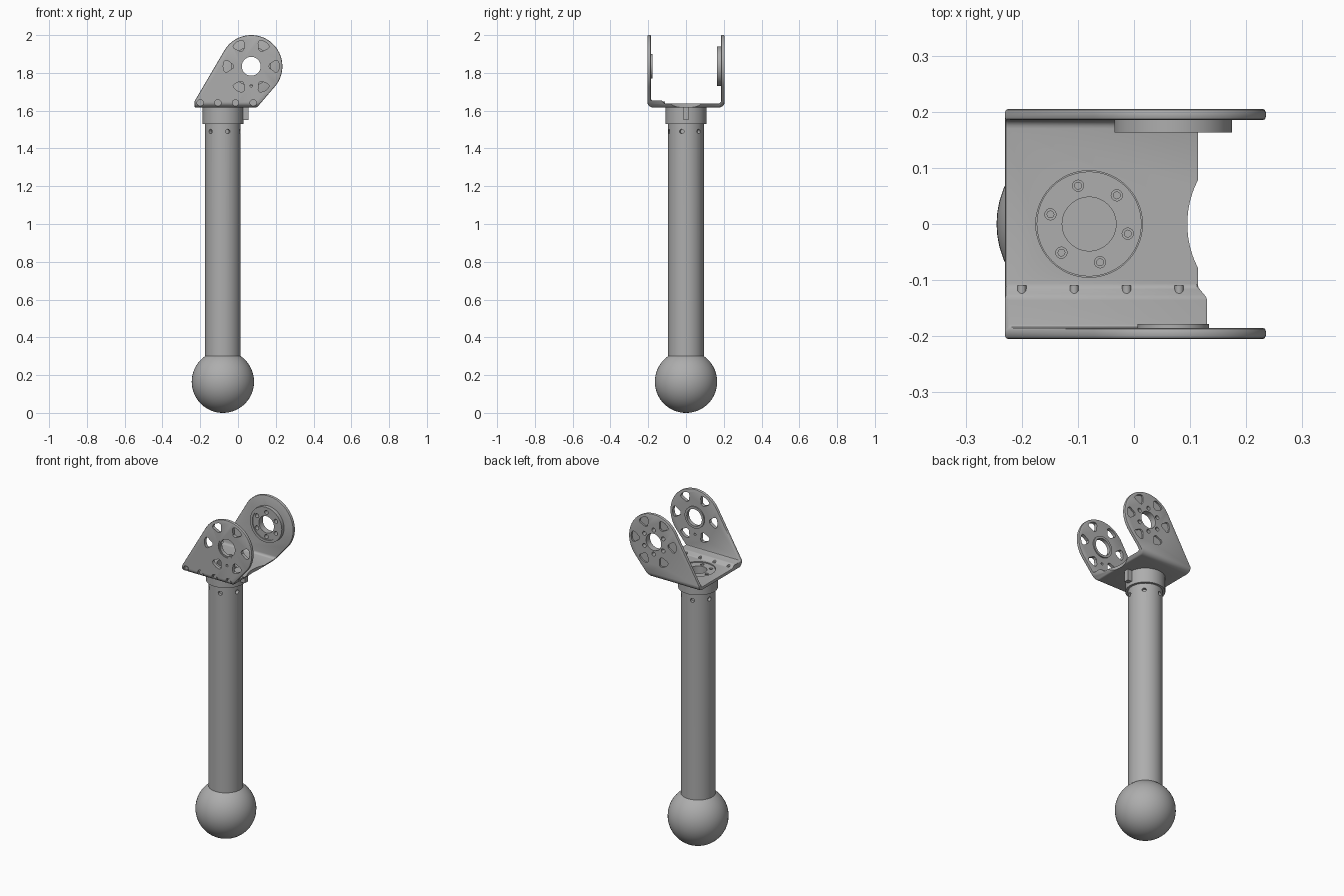
import bpy, bmesh
from math import sin, cos, radians, pi
from mathutils import Vector

if "Cube" in bpy.data.objects:
    bpy.data.objects.remove(bpy.data.objects["Cube"], do_unlink=True)

metal = bpy.data.materials.new("grey metal")
metal.use_nodes = True
grey = (0.42, 0.42, 0.42, 1)
metal.diffuse_color = grey
metal.node_tree.nodes["Principled BSDF"].inputs["Base Color"].default_value = grey

LEG_X = -0.08            # axis of the leg tube
HUB = (0.07, 1.835)      # hinge axis in x, z
SCREW_ANGLES = [radians(-14 + 60 * k) for k in range(6)]
SIXTHS = [radians(60 * k) for k in range(6)]


def make(name, bm):
    bmesh.ops.recalc_face_normals(bm, faces=bm.faces)
    mesh = bpy.data.meshes.new(name)
    bm.to_mesh(mesh)
    bm.free()
    ob = bpy.data.objects.new(name, mesh)
    bpy.context.collection.objects.link(ob)
    mesh.materials.append(metal)
    return ob


def arc(cx, cy, r, a0=0, a1=360, n=32):
    """Points on an arc; a full circle leaves out the repeated end."""
    last = n if a1 - a0 == 360 else n + 1
    angles = [radians(a0 + (a1 - a0) * i / n) for i in range(last)]
    return [(cx + r * cos(a), cy + r * sin(a)) for a in angles]


def prism(name, outlines, axis, lo, hi):
    """Extrude 2D outlines along one axis."""
    place = {"x": lambda p, d: (d, p[0], p[1]),
             "y": lambda p, d: (p[0], d, p[1]),
             "z": lambda p, d: (p[0], p[1], d)}[axis]
    bm = bmesh.new()
    for pts in outlines:
        face = bm.faces.new([bm.verts.new(place(p, lo)) for p in pts])
        ext = bmesh.ops.extrude_face_region(bm, geom=[face], use_keep_orig=True)
        move = Vector(place((0, 0), hi - lo))
        verts = [v for v in ext["geom"] if isinstance(v, bmesh.types.BMVert)]
        bmesh.ops.translate(bm, vec=move, verts=verts)
    return make(name, bm)


def lathe(name, profile, steps=48):
    """Closed (radius, z) profile turned round the leg axis."""
    bm = bmesh.new()
    rings = []
    for i in range(steps):
        a = 2 * pi * i / steps
        rings.append([bm.verts.new((LEG_X + r * cos(a), r * sin(a), z)) for r, z in profile])
    n = len(profile)
    for i in range(steps):
        a, b = rings[i], rings[(i + 1) % steps]
        for j in range(n):
            k = (j + 1) % n
            bm.faces.new((a[j], b[j], b[k], a[k]))
    return make(name, bm)


def apply(ob, mod):
    bpy.context.view_layer.objects.active = ob
    bpy.ops.object.modifier_apply(modifier=mod.name)


def combine(ob, cutter, operation="DIFFERENCE"):
    mod = ob.modifiers.new("cut", "BOOLEAN")
    mod.operation, mod.solver, mod.object = operation, "EXACT", cutter
    apply(ob, mod)
    bpy.data.objects.remove(cutter, do_unlink=True)


def bevel(ob, width):
    mod = ob.modifiers.new("round", "BEVEL")
    mod.width, mod.segments, mod.angle_limit = width, 2, radians(40)
    apply(ob, mod)


def polar(r, a, centre):
    return centre[0] + r * cos(a), centre[1] + r * sin(a)


# Foot ball
bm = bmesh.new()
bmesh.ops.create_uvsphere(bm, u_segments=48, v_segments=32, radius=0.165)
bmesh.ops.translate(bm, vec=(LEG_X, 0, 0.165), verts=bm.verts)
make("foot_ball", bm)

# Leg tube with radial screw holes near its top
tube = prism("leg_tube", [arc(LEG_X, 0, 0.094, n=48)], "z", 0.28, 1.545)
for a in SCREW_ANGLES:
    bm = bmesh.new()
    bmesh.ops.create_cone(bm, cap_ends=True, segments=16, radius1=0.012, radius2=0.012, depth=0.04)
    hole = make("tube_hole", bm)
    hole.rotation_euler = (0, pi / 2, a)
    hole.location = (*polar(0.094, a, (LEG_X, 0)), 1.49)
    bpy.context.view_layer.update()
    combine(tube, hole)

# Collar: ring that plugs into the bracket floor, with screw holes on top
collar = lathe("leg_collar", [(0.048, 1.53), (0.108, 1.53), (0.108, 1.618),
                              (0.0935, 1.618), (0.0935, 1.632), (0.048, 1.632)])
combine(collar, prism("holes", [arc(*polar(0.071, a, (LEG_X, 0)), 0.01, n=16)
                                for a in SCREW_ANGLES], "z", 1.61, 1.7))
prism("collar_screws", [arc(*polar(0.071, a, (LEG_X, 0)), 0.007, n=12)
                        for a in SCREW_ANGLES], "z", 1.6, 1.624)
tab = prism("collar_tab", [[(0.015, 1.55), (0.055, 1.55), (0.055, 1.625), (0.015, 1.625)]],
            "y", -0.014, 0.014)

# Bracket: U section with a thick front ledge, trimmed to the slanted side outline
section = ([(-0.205, 2.05)] + arc(-0.175, 1.647, 0.03, 180, 270, 5)
           + arc(0.175, 1.647, 0.03, 270, 360 - 1e-4, 5) + [(0.205, 2.05), (0.185, 2.05)]
           + arc(0.17, 1.652, 0.015, 0, -90, 4)
           + [(-0.112, 1.637), (-0.13, 1.655), (-0.185, 1.655), (-0.185, 2.05)])
outline = [(-0.23, 1.59), (0.077, 1.59)] + arc(*HUB, 0.165, -41, 149.7, 32) + [(-0.23, 1.65)]
bracket = prism("bracket", [section], "x", -0.3, 0.3)
combine(bracket, prism("outline", [outline], "y", -0.3, 0.3), "INTERSECT")
bevel(bracket, 0.006)

# Floor opening for the collar and the shallow scoop in the floor edge
combine(bracket, prism("opening", [arc(LEG_X, 0, 0.095, n=48)], "z", 1.58, 1.7))
combine(bracket, prism("scoop", [arc(0.266, 0, 0.171, n=96)], "z", 1.58, 1.68))


# Lightening windows: rounded wedges round the hinge
def wedge(a):
    shape = [(0.097, -0.01), (0.126, -0.03), (0.137, -0.031), (0.145, -0.022), (0.149, 0),
             (0.145, 0.022), (0.137, 0.031), (0.126, 0.03), (0.097, 0.01), (0.094, 0)]
    return [(HUB[0] + r * cos(a) - t * sin(a), HUB[1] + r * sin(a) + t * cos(a)) for r, t in shape]


wedges = [wedge(a) for a in SIXTHS]
small_dot = arc(HUB[0], HUB[1] - 0.103, 0.007, n=12)
combine(bracket, prism("front_windows", wedges + [arc(*HUB, 0.057), small_dot], "y", -0.25, -0.15))
combine(bracket, prism("back_pockets", wedges, "y", 0.195, 0.25))
bolt_holes = [arc(*polar(0.072, a + pi / 6, HUB), 0.012, n=16) for a in SIXTHS]
combine(bracket, prism("back_holes", bolt_holes + [arc(*HUB, 0.05)], "y", 0.15, 0.25))

# Hinge disc inside the back wall
disc = prism("hinge_disc", [arc(*HUB, 0.105, n=48)], "y", 0.163, 0.186)
combine(disc, prism("recess", [arc(*HUB, 0.09, n=48)], "y", 0.14, 0.168))
combine(disc, prism("disc_holes", bolt_holes + [arc(*HUB, 0.05)], "y", 0.15, 0.25))

# Bearing ring in the front wall
ring = prism("bearing_ring", [arc(*HUB, 0.064, n=48)], "y", -0.186, -0.178)
combine(ring, prism("bore", [arc(*HUB, 0.05)], "y", -0.25, -0.15))
sleeve = prism("bearing_sleeve", [arc(*HUB, 0.0575)], "y", -0.2, -0.18)
combine(sleeve, prism("bore", [arc(*HUB, 0.05)], "y", -0.25, -0.15))

# Row of screws through the front ledge
spots = [(-0.2 + 0.0935 * i, 1.641) for i in range(4)]
combine(bracket, prism("sockets", [arc(*p, 0.017, n=16) for p in spots], "y", -0.25, -0.192))
prism("ledge_screws", [arc(*p, 0.011, n=12) for p in spots], "y", -0.199, -0.185)
prism("screw_tips", [arc(*p, 0.008, n=12) for p in spots], "y", -0.14, -0.11)

# Smooth shading with crisp edges
for ob in bpy.context.scene.objects:
    if ob.type == "MESH":
        bpy.ops.object.select_all(action="DESELECT")
        ob.select_set(True)
        bpy.context.view_layer.objects.active = ob
        bpy.ops.object.shade_smooth_by_angle(angle=radians(32))
